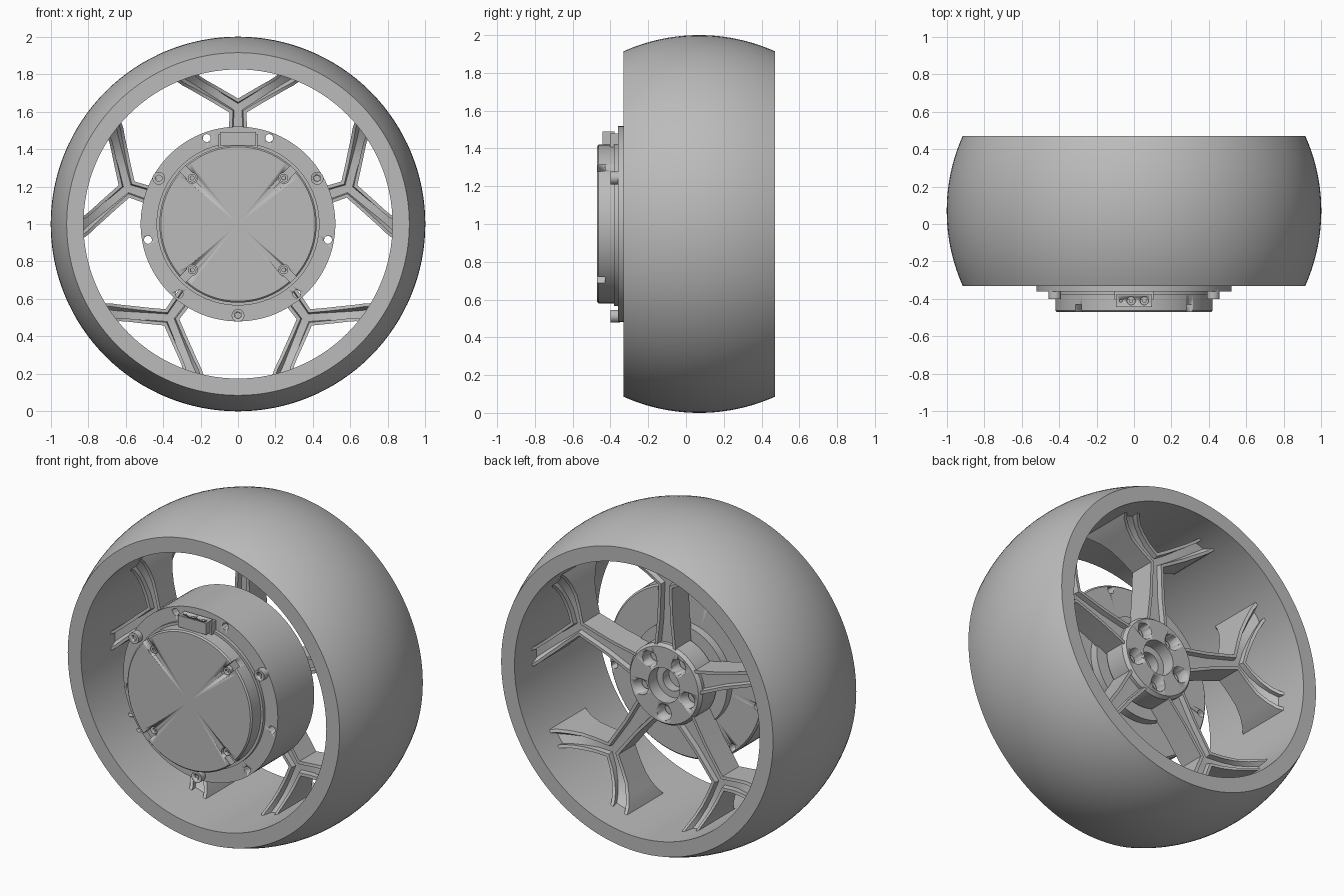
import bpy, bmesh
from math import sin, cos, pi, radians, sqrt
from mathutils import Matrix, Vector

if "Cube" in bpy.data.objects:
    bpy.data.objects.remove(bpy.data.objects["Cube"])

grey = bpy.data.materials.new("plain_grey")
grey.use_nodes = True
grey.diffuse_color = (0.5, 0.5, 0.5, 1)
grey.node_tree.nodes["Principled BSDF"].inputs["Base Color"].default_value = (0.5, 0.5, 0.5, 1)

AXLE = Matrix.Translation((0, 0, 1))


def finish(bm, name):
    """Turn a bmesh centred on the axle into a shaded object."""
    bmesh.ops.remove_doubles(bm, verts=bm.verts, dist=1e-5)
    bmesh.ops.recalc_face_normals(bm, faces=bm.faces)
    bm.transform(AXLE)
    me = bpy.data.meshes.new(name)
    bm.to_mesh(me)
    bm.free()
    me.materials.append(grey)
    ob = bpy.data.objects.new(name, me)
    bpy.context.collection.objects.link(ob)
    bpy.ops.object.select_all(action='DESELECT')
    ob.select_set(True)
    bpy.context.view_layer.objects.active = ob
    bpy.ops.object.shade_smooth_by_angle(angle=radians(30))
    return ob


def lathe(name, profile, steps=96, closed=False):
    """Spin an (r, y) profile round the axle."""
    bm = bmesh.new()
    vs = [bm.verts.new((r, y, 0)) for r, y in profile]
    es = [bm.edges.new(p) for p in zip(vs, vs[1:])]
    if closed:
        es.append(bm.edges.new((vs[-1], vs[0])))
    bmesh.ops.spin(bm, geom=vs + es, cent=(0, 0, 0), axis=(0, 1, 0),
                   angle=2 * pi, steps=steps, use_duplicate=False)
    return finish(bm, name)


def at(r, deg, y=0):
    return Vector((r * cos(radians(deg)), y, r * sin(radians(deg))))


def add_peg(bm, pos, r, y0, y1, sides=24):
    """Cylinder along y."""
    m = Matrix.Translation((pos.x, (y0 + y1) / 2, pos.z)) @ Matrix.Rotation(pi / 2, 4, 'X')
    bmesh.ops.create_cone(bm, cap_ends=True, segments=sides, radius1=r, radius2=r,
                          depth=y1 - y0, matrix=m)


def add_box(bm, centre, size, turn=0):
    m = (Matrix.Rotation(-radians(turn), 4, 'Y') @ Matrix.Translation(centre)
         @ Matrix.Diagonal((*size, 1)))
    bmesh.ops.create_cube(bm, size=1, matrix=m)


def carve(ob, bm):
    """Cut the cutter bmesh out of an object."""
    cutter = finish(bm, "cutter")
    cutter.hide_render = True
    mod = ob.modifiers.new("cut", 'BOOLEAN')
    mod.operation, mod.solver, mod.object = 'DIFFERENCE', 'EXACT', cutter
    bpy.context.view_layer.objects.active = ob
    bpy.ops.object.modifier_apply(modifier="cut")
    bpy.data.objects.remove(cutter)


# Tyre with a crowned tread, and the rim barrel inside it
MID, HALF = 0.07, 0.4
tread = []
for i in range(21):
    d = HALF * (i / 10 - 1)
    tread.append((1 - 0.98 + sqrt(0.98 ** 2 - d * d), MID + d))
lathe("tyre", [(0.87, MID - HALF)] + tread + [(0.87, MID + HALF)], 128, True)
lathe("rim", [(0.825, MID - HALF), (0.875, MID - HALF),
              (0.875, MID + HALF), (0.825, MID + HALF)], 128, True)

# Forked spokes: flat outline, extruded, flared at the rim, recessed on both faces
LOWER = [(0.595, 0.045), (0.64, 0.12), (0.68, 0.19), (0.715, 0.25), (0.742, 0.3), (0.775, 0.345)]
UPPER = [(0.67, 0), (0.705, 0.06), (0.74, 0.12), (0.765, 0.165), (0.79, 0.205), (0.82, 0.235)]
STEM = [(0.19, 0.075), (0.4, 0.052), LOWER[0]]


def spoke(name, deg):
    bm = bmesh.new()
    for side in (-1, 1):
        def quad(*pts):
            vs = [bm.verts.new((r, 0, s * side)) for r, s in pts]
            bm.faces.new(vs if side > 0 else vs[::-1])
        for a, b in zip(STEM, STEM[1:]):
            far = (0.67, 0) if b is STEM[-1] else (b[0], 0)
            quad((a[0], 0), far, b, a)
        for i in range(len(LOWER) - 1):
            quad(LOWER[i], UPPER[i], UPPER[i + 1], LOWER[i + 1])
    bmesh.ops.remove_doubles(bm, verts=bm.verts, dist=1e-5)
    front = bm.faces[:]
    ext = bmesh.ops.extrude_face_region(bm, geom=front, use_keep_orig=True)
    back = [g for g in ext["geom"] if isinstance(g, bmesh.types.BMFace)]
    back_verts = {v for f in back for v in f.verts}
    for v in bm.verts:
        t = max(0, (Vector((v.co.x, v.co.z)).length - 0.66) / 0.18) ** 2
        v.co.y = 0.2 + 0.12 * t if v in back_verts else 0.04 - 0.1 * t
    bmesh.ops.recalc_face_normals(bm, faces=bm.faces)
    for faces in (front, back):
        bmesh.ops.inset_region(bm, faces=faces, thickness=0.018, use_even_offset=True)
        bmesh.ops.inset_region(bm, faces=faces, thickness=0.006, depth=-0.03,
                               use_even_offset=True)
    bm.transform(Matrix.Rotation(-radians(deg), 4, 'Y'))
    finish(bm, name)


for i in range(5):
    spoke(f"spoke_{i + 1}", 90 + 72 * i)

# Hub with a stepped bore and five bolt pockets
hub = lathe("hub", [(0, 0.04), (0.225, 0.04), (0.245, 0.06), (0.245, 0.19), (0.23, 0.21),
                    (0.105, 0.21), (0.105, 0.13), (0.065, 0.13), (0.065, 0.07), (0, 0.07)])
pockets, bolts = bmesh.new(), bmesh.new()
for i in range(5):
    p = at(0.165, 54 + 72 * i)
    add_peg(pockets, p, 0.048, 0.13, 0.3)
    add_peg(bolts, p, 0.032, 0.12, 0.155)
carve(hub, pockets)
finish(bolts, "hub_bolts")

# Motor body with its flange, step ring and back adapter
body = lathe("motor_body", [(0, -0.38), (0.435, -0.38), (0.435, -0.36), (0.52, -0.36),
                            (0.52, -0.01), (0.51, 0), (0.31, 0), (0.31, 0.05), (0, 0.05)])
holes, screws, sockets = bmesh.new(), bmesh.new(), bmesh.new()
for i in range(9):
    p = at(0.488, 30 + 40 * i)
    if i % 3:
        add_peg(holes, p, 0.021, -0.5, 0.2)
    else:
        add_peg(screws, p, 0.034, -0.4, -0.35)
        add_peg(sockets, p, 0.018, -0.45, -0.38, 6)
carve(body, holes)
carve(finish(screws, "flange_screws"), sockets)

# Front cover with four open screw slots
cover = lathe("motor_cover", [(0, -0.37), (0.42, -0.37), (0.42, -0.462), (0.412, -0.47), (0, -0.47)])
slots, heads, sockets = bmesh.new(), bmesh.new(), bmesh.new()
for i in range(4):
    deg = 45 + 90 * i
    p = at(0.347, deg)
    add_peg(slots, p, 0.029, -0.43, -0.5)
    add_peg(heads, p, 0.023, -0.457, -0.42)
    add_peg(sockets, p, 0.011, -0.5, -0.445, 6)
carve(cover, slots)
slots = bmesh.new()
for i in range(4):
    add_box(slots, (0.41, -0.465, 0), (0.12, 0.07, 0.045), 45 + 90 * i)
carve(cover, slots)
carve(finish(heads, "cover_screws"), sockets)

# Cable connector on top of the cover
bm = bmesh.new()
add_box(bm, (0, -0.41, 0.455), (0.19, 0.065, 0.07))
connector = finish(bm, "connector")
ports = bmesh.new()
for x, r in ((-0.015, 0.022), (0.055, 0.022), (-0.07, 0.007)):
    bmesh.ops.create_cone(ports, cap_ends=True, segments=20, radius1=r, radius2=r, depth=0.06,
                          matrix=Matrix.Translation((x, -0.41, 0.49)))
carve(connector, ports)
pins = bmesh.new()
for x in (-0.015, 0.055):
    bmesh.ops.create_cone(pins, cap_ends=True, segments=16, radius1=0.011, radius2=0.011,
                          depth=0.04, matrix=Matrix.Translation((x, -0.41, 0.465)))
finish(pins, "connector_pins")
bm = bmesh.new()
add_box(bm, (0, -0.378, 0.44), (0.21, 0.05, 0.08))
finish(bm, "connector_base")
